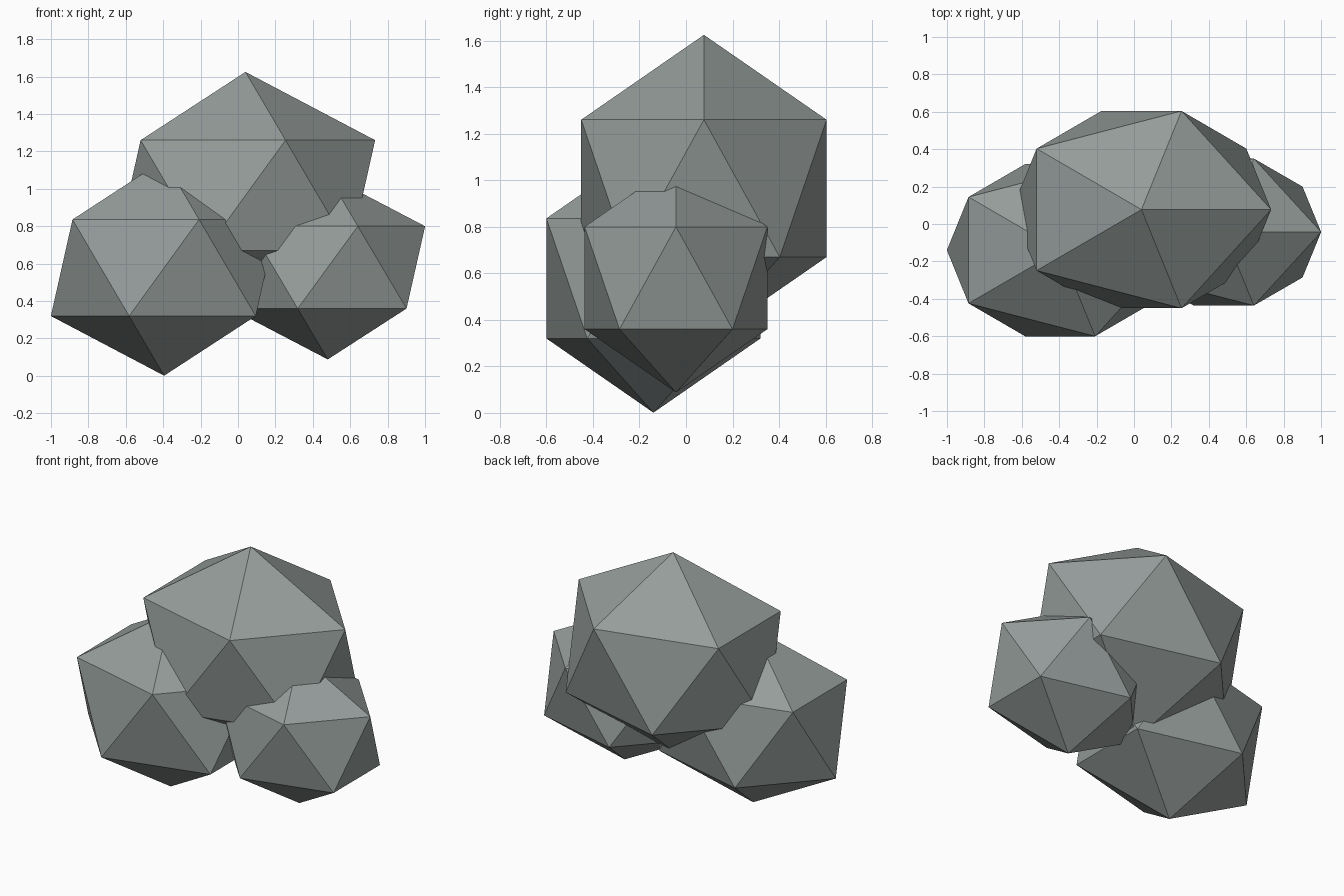
import bpy

if "Cube" in bpy.data.objects:
    bpy.data.objects.remove(bpy.data.objects["Cube"])

# Single stone grey
stone = bpy.data.materials.new("stone_grey")
stone.diffuse_color = (0.30, 0.335, 0.325, 1)
stone.use_nodes = True
stone.node_tree.nodes["Principled BSDF"].inputs["Base Color"].default_value = stone.diffuse_color


def boulder(name, centre, radii):
    """Flat-faced, 20-sided boulder stretched along each axis."""
    bpy.ops.mesh.primitive_ico_sphere_add(subdivisions=1, radius=1, location=centre)
    ob = bpy.context.object
    ob.name = name
    ob.scale = radii
    bpy.ops.object.transform_apply(location=False, rotation=False, scale=True)
    ob.data.materials.append(stone)
    return ob


# Large boulder resting on two smaller ones
boulder("top_boulder", (0.04, 0.077, 0.965), (0.775, 0.62, 0.66))
boulder("left_boulder", (-0.395, -0.14, 0.578), (0.677, 0.541, 0.577))
boulder("right_boulder", (0.48, -0.043, 0.58), (0.582, 0.462, 0.492))
